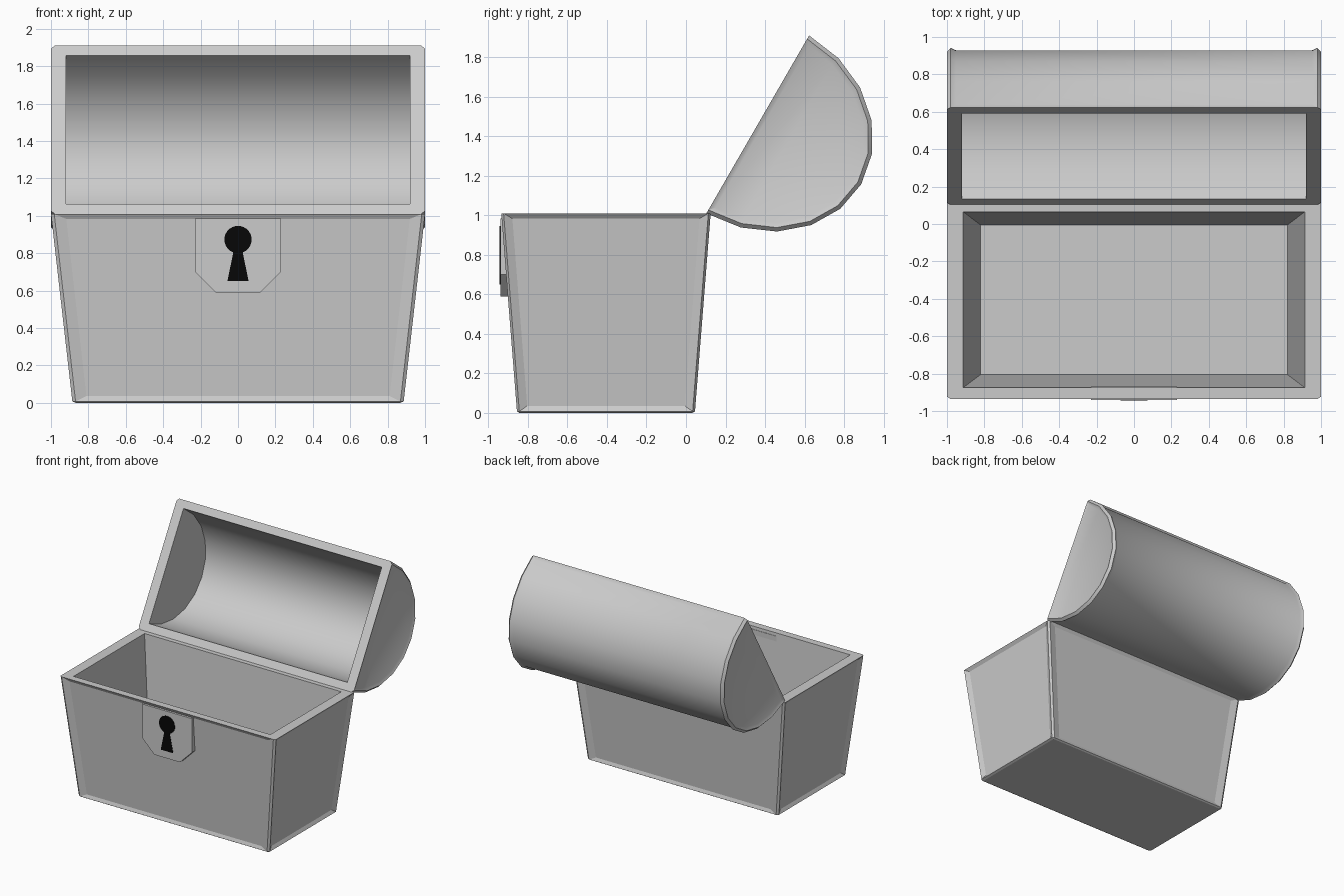
import bpy, bmesh, math
from mathutils import Matrix, Vector

if "Cube" in bpy.data.objects:
    bpy.data.objects.remove(bpy.data.objects["Cube"])


def material(name, value):
    mat = bpy.data.materials.new(name)
    mat.use_nodes = True
    color = (value, value, value, 1)
    mat.diffuse_color = color
    mat.node_tree.nodes["Principled BSDF"].inputs["Base Color"].default_value = color
    return mat


GREY = material("plain grey", 0.6)
BLACK = material("keyhole black", 0.002)


def finish(bm, name, mat):
    bmesh.ops.recalc_face_normals(bm, faces=bm.faces)
    mesh = bpy.data.meshes.new(name)
    bm.to_mesh(mesh)
    bm.free()
    mesh.materials.append(mat)
    obj = bpy.data.objects.new(name, mesh)
    bpy.context.collection.objects.link(obj)
    return obj


def prism(outline, depth, axis):
    """Solid made by sweeping a closed outline of points along an axis."""
    bm = bmesh.new()
    face = bm.faces.new([bm.verts.new(p) for p in outline])
    swept = bmesh.ops.extrude_face_region(bm, geom=[face])["geom"]
    verts = [v for v in swept if isinstance(v, bmesh.types.BMVert)]
    bmesh.ops.translate(bm, verts=verts, vec=Vector(axis) * depth)
    bmesh.ops.recalc_face_normals(bm, faces=bm.faces)
    return bm


# Chest body: tapered box, worked at even proportions and stretched afterwards
HEIGHT, CENTRE_Y = 1.01, -0.405
stretch = Vector((1.45, 1, 0.65))
bm = bmesh.new()
bmesh.ops.create_cube(bm, size=2)
for v in bm.verts:
    half = (1.0, 0.53) if v.co.z > 0 else (0.885, 0.45)
    z = HEIGHT if v.co.z > 0 else 0
    v.co = Vector((v.co.x * half[0] / stretch.x, v.co.y * half[1], z / stretch.z))
edges = [e for e in bm.edges if min(v.co.z for v in e.verts) < 0.01]
bmesh.ops.bevel(bm, geom=edges, offset=0.012, segments=1, affect='EDGES')
bm.normal_update()

# Recessed panels on the four sides
sides = [f for f in bm.faces if abs(f.normal.z) < 0.3 and f.calc_area() > 0.2]
bmesh.ops.inset_individual(bm, faces=sides, thickness=0.042, depth=-0.012,
                           use_even_offset=True)

# Rim and hollow interior
bm.normal_update()
top = max(bm.faces, key=lambda f: f.calc_center_median().z)
bmesh.ops.inset_individual(bm, faces=[top], thickness=0.06, use_even_offset=True)
floor = bmesh.ops.extrude_discrete_faces(bm, faces=[top])["faces"][0]
for v in floor.verts:
    v.co = Vector((math.copysign(0.82 / stretch.x, v.co.x),
                   math.copysign(0.40, v.co.y), 0.05 / stretch.z))
bmesh.ops.remove_doubles(bm, verts=floor.verts, dist=0.001)
bmesh.ops.scale(bm, verts=bm.verts, vec=stretch)
bmesh.ops.translate(bm, verts=bm.verts, vec=(0, CENTRE_Y, 0))
finish(bm, "chest_body", GREY)

# Lid: half barrel whose opening lies in the local z = 0 plane
SEGMENTS = 10


def arch(radius, rise, x):
    return [Vector((x, radius * math.cos(math.pi * i / SEGMENTS),
                    rise * math.sin(math.pi * i / SEGMENTS)))
            for i in range(SEGMENTS + 1)]


bm = prism(arch(0.52, 0.605, -1), 2, (1, 0, 0))
opening = min(bm.faces, key=lambda f: f.normal.z)
bmesh.ops.inset_individual(bm, faces=[opening], thickness=0.07)
for v in opening.verts:
    v.co = (math.copysign(0.92, v.co.x), math.copysign(0.457, v.co.y), 0)
bmesh.ops.delete(bm, geom=[opening], context='FACES_ONLY')

# Chamfered end edges, then recessed end panels and barrel panel
bm.normal_update()
ends = [f for f in bm.faces if abs(f.normal.x) > 0.9]
rims = [e for f in ends for e in f.edges if max(v.co.z for v in e.verts) > 0.01]
bmesh.ops.bevel(bm, geom=rims, offset=0.02, segments=1, affect='EDGES')
bm.normal_update()
ends = [f for f in bm.faces if abs(f.normal.x) > 0.9]
bmesh.ops.inset_individual(bm, faces=ends, thickness=0.025, depth=-0.012,
                           use_even_offset=True)
bm.normal_update()
barrel = [f for f in bm.faces if abs(f.normal.x) < 0.1 and f.normal.z > -0.5
          and max(v.co.x for v in f.verts) - min(v.co.x for v in f.verts) > 1.5]
bmesh.ops.inset_region(bm, faces=barrel, thickness=0.028, depth=-0.013,
                       use_boundary=True, use_even_offset=True)

# Lid interior joined to the opening
rows = [[bm.verts.new(p) for p in arch(0.457, 0.545, x)] for x in (-0.92, 0.92)]
for i in range(SEGMENTS):
    bm.faces.new((rows[0][i], rows[0][i + 1], rows[1][i + 1], rows[1][i]))
for row in rows:
    bm.faces.new(row)
bmesh.ops.remove_doubles(bm, verts=bm.verts, dist=0.0005)

# Swing the lid open by sixty degrees
c, s = math.cos(math.radians(60)), math.sin(math.radians(60))
bm.transform(Matrix(((1, 0, 0, 0), (0, c, s, 0.363), (0, s, -c, 1.46), (0, 0, 0, 1))))
lid = finish(bm, "lid", GREY)
lid.select_set(True)
bpy.context.view_layer.objects.active = lid
bpy.ops.object.shade_smooth_by_angle(angle=math.radians(30))


def mirrored(points, y):
    """Closed outline from its right half, listed top to bottom."""
    return ([(x, y, z) for x, z in points]
            + [(-x, y, z) for x, z in reversed(points)])


# Lock plate with cut lower corners
plate = mirrored([(0.23, 0.985), (0.23, 0.70), (0.12, 0.59)], -0.94)
finish(prism(plate, 0.07, (0, 1, 0)), "lock_plate", GREY)

# Keyhole: round head running into a flared slot
head = [(0.073 * math.sin(t), 0.873 + 0.073 * math.cos(t))
        for t in (math.radians(10 + 15 * i) for i in range(11))]
keyhole = mirrored(head + [(0.057, 0.65)], -0.943)
finish(prism(keyhole, 0.006, (0, 1, 0)), "keyhole", BLACK)
